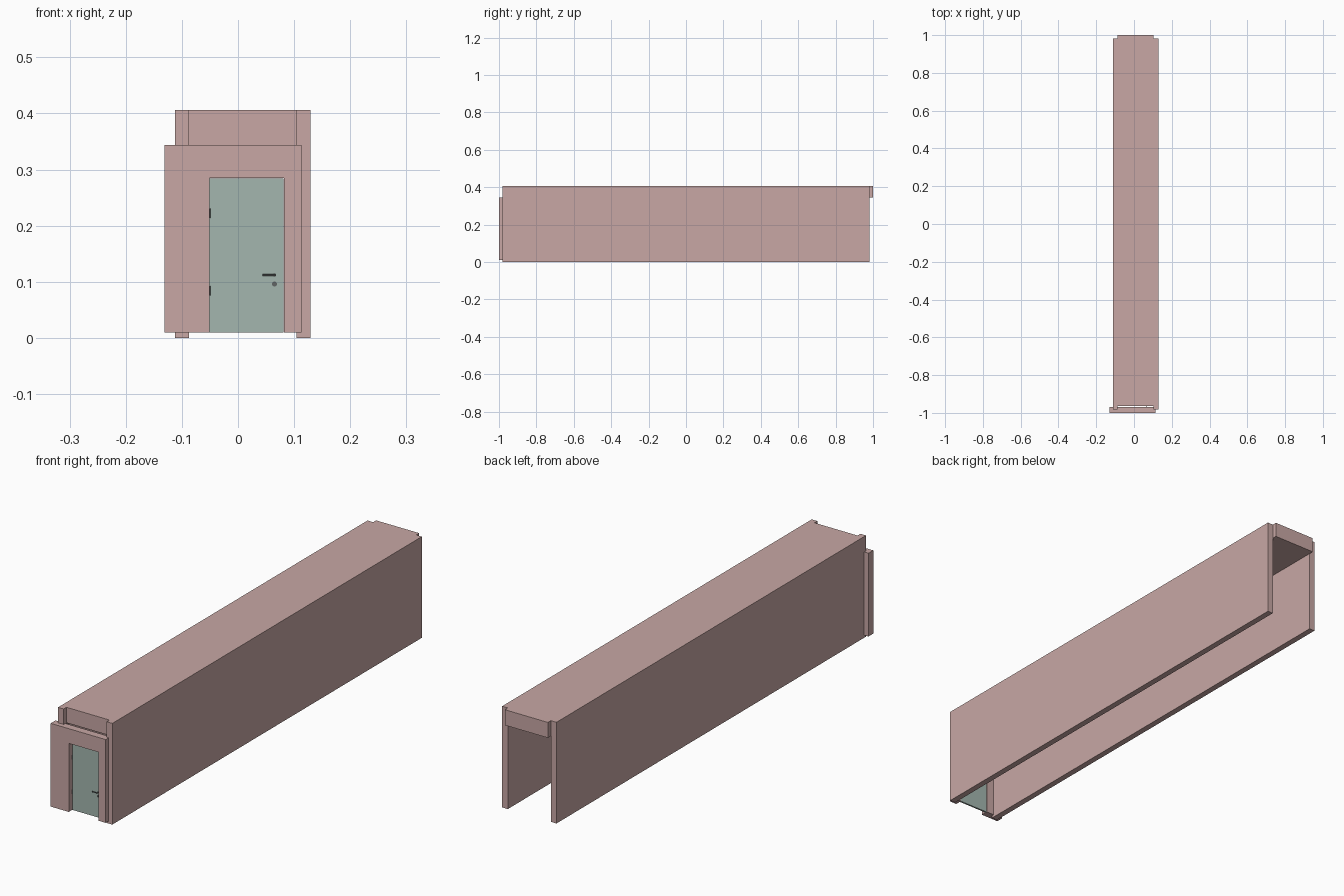
import bpy, bmesh
from math import pi
from mathutils import Matrix, Vector

if "Cube" in bpy.data.objects:
    bpy.data.objects.remove(bpy.data.objects["Cube"])


def material(name, rgb):
    m = bpy.data.materials.new(name)
    m.diffuse_color = (*rgb, 1)
    m.use_nodes = True
    m.node_tree.nodes["Principled BSDF"].inputs["Base Color"].default_value = m.diffuse_color
    return m


PINK = material("plaster", (0.58, 0.39, 0.375))
TEAL = material("door_paint", (0.37, 0.47, 0.43))
METAL = material("dark_metal", (0.12, 0.13, 0.13))


def finish(name, bm, mat):
    bmesh.ops.recalc_face_normals(bm, faces=bm.faces)
    me = bpy.data.meshes.new(name)
    bm.to_mesh(me)
    bm.free()
    ob = bpy.data.objects.new(name, me)
    bpy.context.collection.objects.link(ob)
    me.materials.append(mat)
    return ob


def prism(name, profile, y0, y1, mat):
    """Extrude an xz profile from y0 to y1."""
    bm = bmesh.new()
    face = bm.faces.new([bm.verts.new((x, y0, z)) for x, z in profile])
    out = bmesh.ops.extrude_face_region(bm, geom=[face])["geom"]
    verts = [g for g in out if isinstance(g, bmesh.types.BMVert)]
    bmesh.ops.translate(bm, vec=(0, y1 - y0, 0), verts=verts)
    return finish(name, bm, mat)


def box(name, x0, x1, y0, y1, z0, z1, mat):
    return prism(name, [(x0, z0), (x1, z0), (x1, z1), (x0, z1)], y0, y1, mat)


def rod(name, center, radius, length, axis, mat):
    bm = bmesh.new()
    turn = Vector((0, 0, 1)).rotation_difference(Vector(axis)).to_matrix().to_4x4()
    bmesh.ops.create_cone(bm, cap_ends=True, segments=20, radius1=radius, radius2=radius,
                          depth=length, matrix=Matrix.Translation(center) @ turn)
    ob = finish(name, bm, mat)
    bpy.context.view_layer.objects.active = ob
    bpy.ops.object.select_all(action='DESELECT')
    ob.select_set(True)
    bpy.ops.object.shade_smooth_by_angle(angle=pi / 6)
    return ob


# Corridor shell: two long walls and the ceiling slab, shifted slightly back
box("left_wall", -0.112, -0.087, -0.981, 0.981, 0, 0.406, PINK)
box("right_wall", 0.104, 0.129, -0.981, 0.981, 0, 0.406, PINK)
box("ceiling", -0.087, 0.104, -0.963, 1.0, 0.344, 0.406, PINK)

# End wall with a doorway
L, R, TOP, BASE = -0.051, 0.082, 0.285, 0.01
prism("door_wall", [(-0.131, BASE), (L, BASE), (L, TOP), (R, TOP), (R, BASE),
                    (0.113, BASE), (0.113, 0.344), (-0.131, 0.344)], -1.0, -0.97, PINK)

# Door leaf, set deep in the opening
FRONT, BACK = -0.978, -0.971
box("door", L + 0.0005, R - 0.0005, FRONT, BACK, BASE, TOP - 0.0005, TEAL)

# Hinges
for i, z in enumerate((0.084, 0.222)):
    rod(f"hinge_{i}", (L + 0.0005, FRONT - 0.001, z), 0.0012, 0.017, (0, 0, 1), METAL)

# Lever handle and lock on both faces of the door
for side, y, d in (("front", FRONT, -1), ("back", BACK, 1)):
    rod(f"{side}_handle_rose", (0.065, y + d * 0.001, 0.112), 0.003, 0.002, (0, 1, 0), METAL)
    rod(f"{side}_handle_neck", (0.065, y + d * 0.005, 0.112), 0.0018, 0.01, (0, 1, 0), METAL)
    rod(f"{side}_handle_lever", (0.0555, y + d * 0.009, 0.112), 0.0018, 0.023, (1, 0, 0), METAL)
    rod(f"{side}_lock_rose", (0.065, y + d * 0.001, 0.096), 0.0045, 0.002, (0, 1, 0), METAL)
    box(f"{side}_keyhole_plug", 0.0641, 0.0659, y, y + d * 0.003, 0.0935, 0.0985, METAL)
